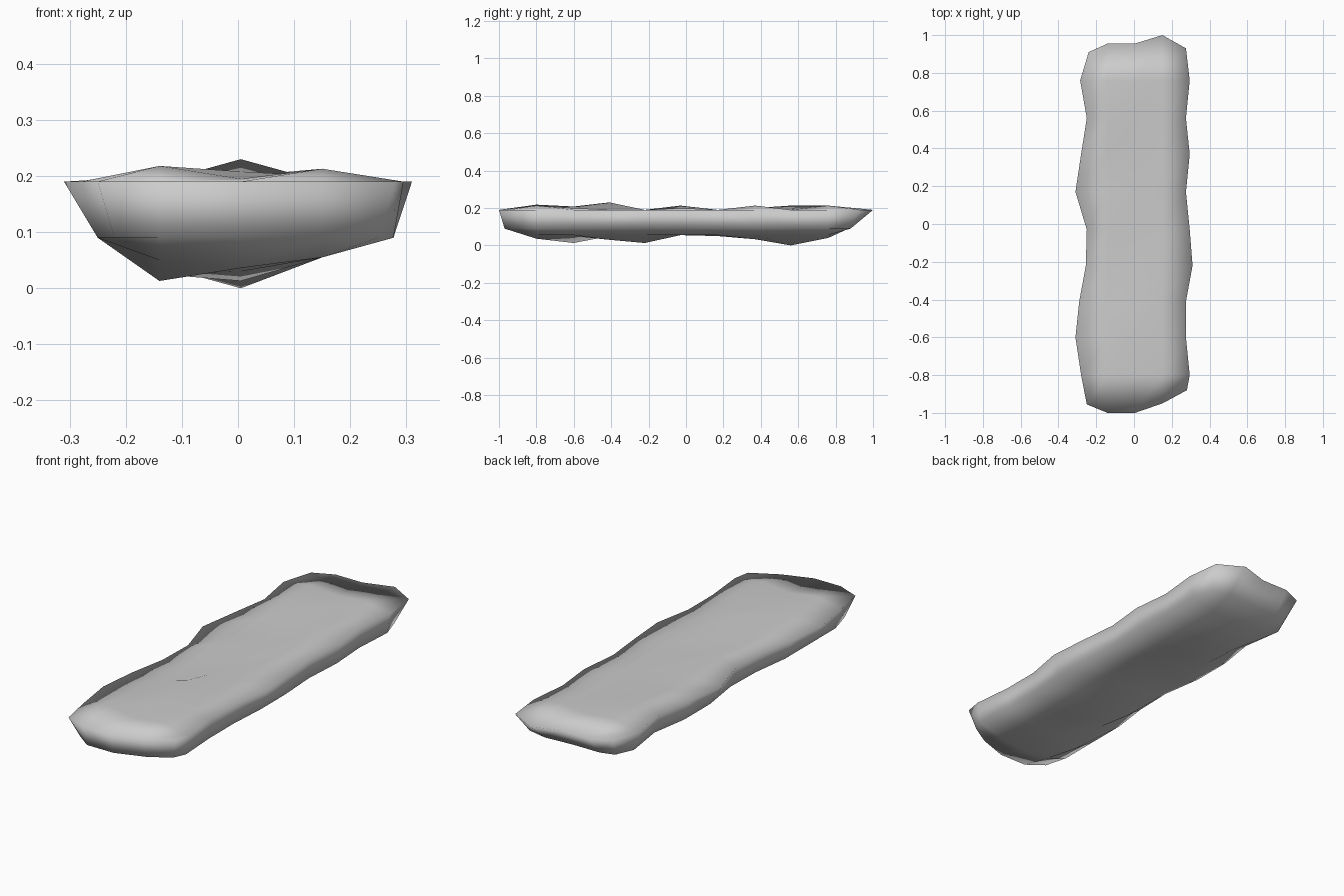
import bpy, bmesh

XS = (-0.14, 0.005, 0.15)          # inner columns across the plank
RIM, LOW = 0.19, 0.09              # heights of the upper rim and lower edge

# y, left x, right x, top heights, bottom heights
ROWS = [
    (-0.80, -0.28, 0.295, (0.218, 0.195, 0.213), (0.05, 0.036, 0.055)),
    (-0.60, -0.31, 0.275, (0.19, 0.208, 0.20), (0.013, 0.05, 0.055)),
    (-0.41, -0.29, 0.275, (0.19, 0.23, 0.19), (0.05, 0.03, 0.055)),
    (-0.22, -0.255, 0.31, (0.19, 0.19, 0.19), (0.025, 0.013, 0.055)),
    (-0.03, -0.25, 0.295, (0.213, 0.19, 0.20), (0.055, 0.055, 0.055)),
    (0.17, -0.31, 0.275, (0.19, 0.19, 0.19), (0.055, 0.05, 0.055)),
    (0.37, -0.28, 0.295, (0.20, 0.19, 0.213), (0.05, 0.033, 0.055)),
    (0.56, -0.25, 0.275, (0.213, 0.20, 0.19), (0.04, 0.0, 0.055)),
    (0.76, -0.285, 0.295, (0.213, 0.20, 0.213), (0.05, 0.04, 0.055)),
]


def ring(y, xl, xr, top, bottom):
    upper = [(xl, y, RIM)] + [(x, y, z) for x, z in zip(XS, top)] + [(xr, y, RIM)]
    lower = [(max(xl + 0.03, -0.25), y, LOW)]
    lower += [(x, y, z) for x, z in zip(XS, bottom)]
    lower += [(min(xr - 0.01, 0.277), y, LOW)]
    return upper + lower[::-1]


def end_ring(xl, xr, upper_y, lower_y):
    xu = (xl,) + XS + (xr,)
    xd = (xl + 0.03,) + XS + (xr - 0.03,)
    upper = [(x, y, RIM) for x, y in zip(xu, upper_y)]
    lower = [(x, y, LOW) for x, y in zip(xd, lower_y)]
    return upper + lower[::-1]


# rings along the length, with ragged ends
rings = [end_ring(-0.25, 0.28, (-0.955, -1.0, -1.0, -0.95, -0.88),
                  (-0.91, -0.97, -0.97, -0.92, -0.86))]
rings += [ring(*r) for r in ROWS]
rings += [end_ring(-0.24, 0.275, (0.91, 0.955, 0.955, 1.0, 0.93),
                   (0.85, 0.87, 0.87, 0.88, 0.86))]

bm = bmesh.new()
vs = [[bm.verts.new(p) for p in r] for r in rings]
for a, b in zip(vs, vs[1:]):
    for i in range(10):
        k = (i + 1) % 10
        bm.faces.new((a[i], a[k], b[k], b[i]))
# end faces join the upper rim to the lower edge
for r in (vs[0], vs[-1]):
    for i in range(4):
        bm.faces.new((r[i], r[i + 1], r[8 - i], r[9 - i]))
bmesh.ops.recalc_face_normals(bm, faces=bm.faces)
for f in bm.faces:
    f.smooth = True

mesh = bpy.data.meshes.new("rough_plank")
bm.to_mesh(mesh)
bm.free()
plank = bpy.data.objects.new("rough_plank", mesh)
bpy.context.collection.objects.link(plank)
